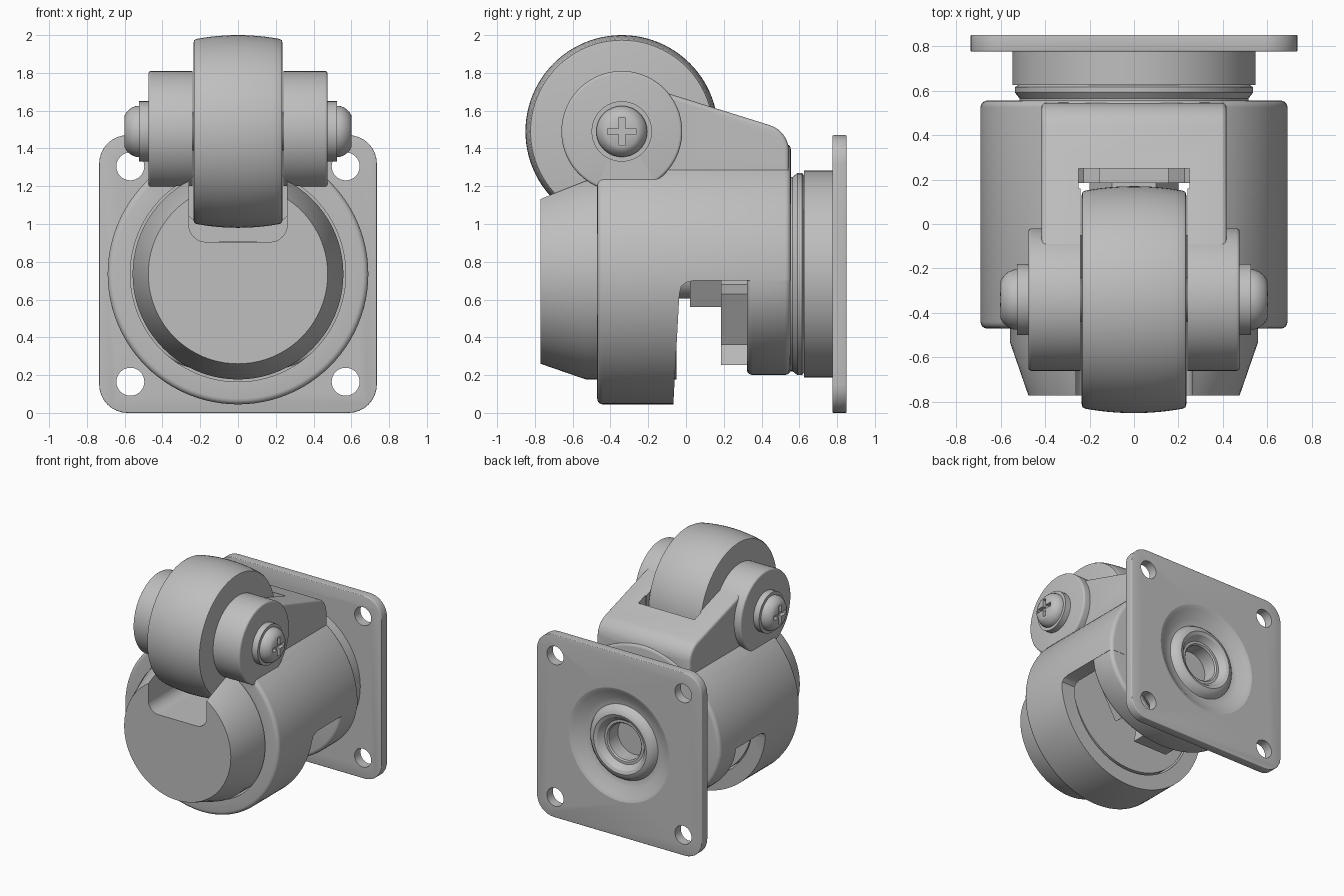
import bpy, bmesh, math
from mathutils import Vector, Matrix

cube = bpy.data.objects.get("Cube")
if cube:
    bpy.data.objects.remove(cube, do_unlink=True)

mat = bpy.data.materials.new("plain grey")
mat.use_nodes = True
GREY = (0.52, 0.52, 0.52, 1)
mat.diffuse_color = GREY
mat.node_tree.nodes["Principled BSDF"].inputs["Base Color"].default_value = GREY

CZ = 0.735                      # height of the barrel axis
WY, WZ = -0.34, 1.49            # wheel axle position
BARREL = Vector((0, 0, CZ))
AXLE = Vector((0, WY, WZ))


def finish(bm, name):
    bmesh.ops.remove_doubles(bm, verts=bm.verts, dist=1e-5)
    bmesh.ops.recalc_face_normals(bm, faces=bm.faces)
    me = bpy.data.meshes.new(name)
    bm.to_mesh(me)
    bm.free()
    me.materials.append(mat)
    ob = bpy.data.objects.new(name, me)
    bpy.context.collection.objects.link(ob)
    return ob


def lathe(name, profile, axis, center, steps=80, squash=1.0):
    """Spin a closed (radius, along-axis) profile around the X or Y axis."""
    bm = bmesh.new()
    place = (lambda r, a: (a, 0, r)) if axis == "X" else (lambda r, a: (0, a, r))
    vs = [bm.verts.new(place(r, a)) for r, a in profile]
    es = [bm.edges.new((vs[i - 1], vs[i])) for i in range(len(vs))
          if profile[i - 1][0] + profile[i][0] > 0]
    way = Vector((1, 0, 0)) if axis == "X" else Vector((0, 1, 0))
    bmesh.ops.spin(bm, geom=vs + es, cent=(0, 0, 0), axis=way,
                   angle=math.tau, steps=steps, use_merge=False)
    bm.transform(Matrix.Translation(center) @ Matrix.Diagonal((1, 1, squash, 1)))
    return finish(bm, name)


def prism(name, points, axis, lo, hi, bevel=0.0):
    """Extrude an outline: (y, z) along X or (x, z) along Y."""
    bm = bmesh.new()
    place = (lambda p: (lo, p[0], p[1])) if axis == "X" else (lambda p: (p[0], lo, p[1]))
    face = bm.faces.new([bm.verts.new(place(p)) for p in points])
    out = bmesh.ops.extrude_face_region(bm, geom=[face])["geom"]
    step = Vector((hi - lo, 0, 0)) if axis == "X" else Vector((0, hi - lo, 0))
    bmesh.ops.translate(bm, vec=step, verts=[g for g in out if isinstance(g, bmesh.types.BMVert)])
    if bevel:
        rim = [e for e in bm.edges if abs((e.verts[0].co - e.verts[1].co).dot(step)) < 1e-6]
        bmesh.ops.bevel(bm, geom=rim, offset=bevel, segments=3, profile=0.5, affect="EDGES")
    return finish(bm, name)


def rounded(x0, x1, z0, z1, r, n=8):
    pts = []
    for k, (cx, cz) in enumerate([(x1 - r, z1 - r), (x0 + r, z1 - r), (x0 + r, z0 + r), (x1 - r, z0 + r)]):
        for i in range(n + 1):
            a = math.pi / 2 * (k + i / n)
            pts.append((cx + r * math.cos(a), cz + r * math.sin(a)))
    return pts


def rod(r, a, b):
    return [(0, a), (r, a), (r, b), (0, b)]


def soft_rod(r, a, b, c=0.03):
    """Rod profile with rounded rims."""
    arc = [(c * math.sin(t * math.pi / 8), c * math.cos(t * math.pi / 8)) for t in range(5)]
    return ([(0, a)] + [(r - c + s, a + c - k) for s, k in arc]
            + [(r - c + s, b - c + k) for s, k in reversed(arc)] + [(0, b)])


def boolean(ob, other, op):
    m = ob.modifiers.new("bool", "BOOLEAN")
    m.object, m.operation, m.solver = other, op, "EXACT"
    bpy.context.view_layer.objects.active = ob
    bpy.ops.object.modifier_apply(modifier=m.name)
    bpy.data.objects.remove(other, do_unlink=True)


# Housing: barrel, fork block and axle bosses
housing = lathe("housing", soft_rod(0.69, -0.47, 0.555), "Y", BARREL, 96)
bend = [(0.40 + 0.145 * math.sin(a), 1.385 + 0.145 * math.cos(a))
        for a in [math.radians(d) for d in range(15, 86, 10)]]
block = prism("block", [(-0.3, 0.9), (-0.3, 1.45), (-0.09, 1.69)] + bend + [(0.55, 0.9)],
              "X", -0.415, 0.415, 0.02)
boolean(housing, block, "UNION")
for s in (-1, 1):
    boss = lathe("boss", soft_rod(0.32, 0.1, 0.475, 0.015), "X", AXLE)
    if s < 0:
        boss.data.transform(Matrix.Diagonal((-1, 1, 1, 1)))
        boss.data.flip_normals()
    boolean(housing, boss, "UNION")

# Open underside window, then the squashed rear skirt
window = [(-0.075, -0.1), (-0.035, 0.63), (-0.025, 0.67), (0.0, 0.69), (0.04, 0.7), (0.7, 0.7), (0.7, -0.1)]
boolean(housing, prism("window", window, "X", -1, 1), "DIFFERENCE")
skirt = lathe("skirt", soft_rod(0.688, 0.323, 0.553), "Y", BARREL, 96, 0.776)
boolean(housing, skirt, "UNION")

# Bore and wheel slot
boolean(housing, lathe("bore", rod(0.57, -0.48, 0.32), "Y", BARREL, 96), "DIFFERENCE")
boolean(housing, prism("slot", rounded(-0.24, 0.24, 0.9, 2.3, 0.08), "Y", -1, 0.19), "DIFFERENCE")
boolean(housing, prism("rear_slot", rounded(-0.25, 0.25, 0.91, 2.3, 0.08), "Y", 0.16, 0.25), "DIFFERENCE")

# Tapered foot pad, notched for the wheel
foot = lathe("foot_pad", [(0, -0.77), (0.475, -0.77), (0.558, -0.53), (0.558, -0.05), (0, -0.05)], "Y", BARREL)
boolean(foot, prism("notch", rounded(-0.26, 0.26, 0.905, 1.8, 0.09), "Y", -1, 0.2), "DIFFERENCE")

# Adjusting star wheel and its hex nut
star = []
for k in range(6):
    mid = math.pi / 2 + k * math.pi / 3
    for r, d in ((0.36, -21), (0.505, -18), (0.505, 18), (0.36, 21)):
        a = mid + math.radians(d)
        star.append((r * math.cos(a), CZ + r * math.sin(a)))
prism("star_wheel", star, "Y", 0.185, 0.33)
hexagon = [(0.2 * math.cos(k * math.pi / 3), CZ + 0.2 * math.sin(k * math.pi / 3)) for k in range(6)]
prism("hex_nut", hexagon, "Y", 0.02, 0.19)
lathe("stem", rod(0.13, -0.06, 0.33), "Y", BARREL, 40)

# Mounting plate with corner holes
plate = prism("mounting_plate", rounded(-0.735, 0.735, 0, 1.47, 0.15), "Y", 0.775, 0.85, 0.006)
for x in (-0.57, 0.57):
    for z in (-0.57, 0.57):
        boolean(plate, lathe("hole", rod(0.074, 0.6, 1), "Y", Vector((x, 0, CZ + z)), 32), "DIFFERENCE")
boolean(plate, lathe("opening", rod(0.45, 0.6, 1), "Y", BARREL), "DIFFERENCE")

# Swivel neck with a dished back, raised ring and socket
neck = [(0, 0.5), (0.515, 0.5), (0.515, 0.565), (0.535, 0.59), (0.535, 0.615), (0.52, 0.625),
        (0.547, 0.625), (0.547, 0.778), (0.45, 0.778), (0.45, 0.85), (0.42, 0.84), (0.35, 0.79),
        (0.30, 0.785), (0.285, 0.81), (0.26, 0.833), (0.235, 0.84), (0.21, 0.83), (0.19, 0.80),
        (0.175, 0.785), (0.155, 0.785), (0.145, 0.775), (0.145, 0.66), (0, 0.66)]
lathe("swivel_neck", neck, "Y", BARREL)

# Crowned wheel
crown = [(0.49 + 0.02 * (1 - (x / 0.22) ** 2), x) for x in [0.22 * k / 6 for k in range(-6, 7)]]
lathe("wheel", [(0, -0.235), (0.47, -0.235), (0.483, -0.232)] + crown
      + [(0.483, 0.232), (0.47, 0.235), (0, 0.235)], "X", AXLE, 96)
lathe("axle", rod(0.1, -0.3, 0.3), "X", AXLE, 40)

# Washers and cross-head screws
for s, side in ((-1, "right"), (1, "left")):
    lathe(side + "_washer", rod(0.16, 0.46 * s, 0.525 * s), "X", AXLE, 48)
    head = [(0, 0.5), (0.135, 0.5), (0.135, 0.54), (0.125, 0.565), (0.105, 0.588), (0.085, 0.6), (0, 0.602)]
    screw = lathe(side + "_screw", [(r, a * s) for r, a in head], "X", AXLE, 48)
    w, h = 0.016, 0.075
    cross = [(-w, -h), (w, -h), (w, -w), (h, -w), (h, w), (w, w),
             (w, h), (-w, h), (-w, w), (-h, w), (-h, -w), (-w, -w)]
    cut = prism("cross", [(WY + y, WZ + z) for y, z in cross], "X", 0.57 * s, 0.7 * s)
    boolean(screw, cut, "DIFFERENCE")

# Smooth shading with sharp edges kept
for ob in list(bpy.context.collection.objects):
    if ob.type == "MESH" and ob.data.materials and ob.data.materials[0] == mat:
        bpy.ops.object.select_all(action="DESELECT")
        ob.select_set(True)
        bpy.context.view_layer.objects.active = ob
        bpy.ops.object.shade_smooth_by_angle(angle=math.radians(32))
